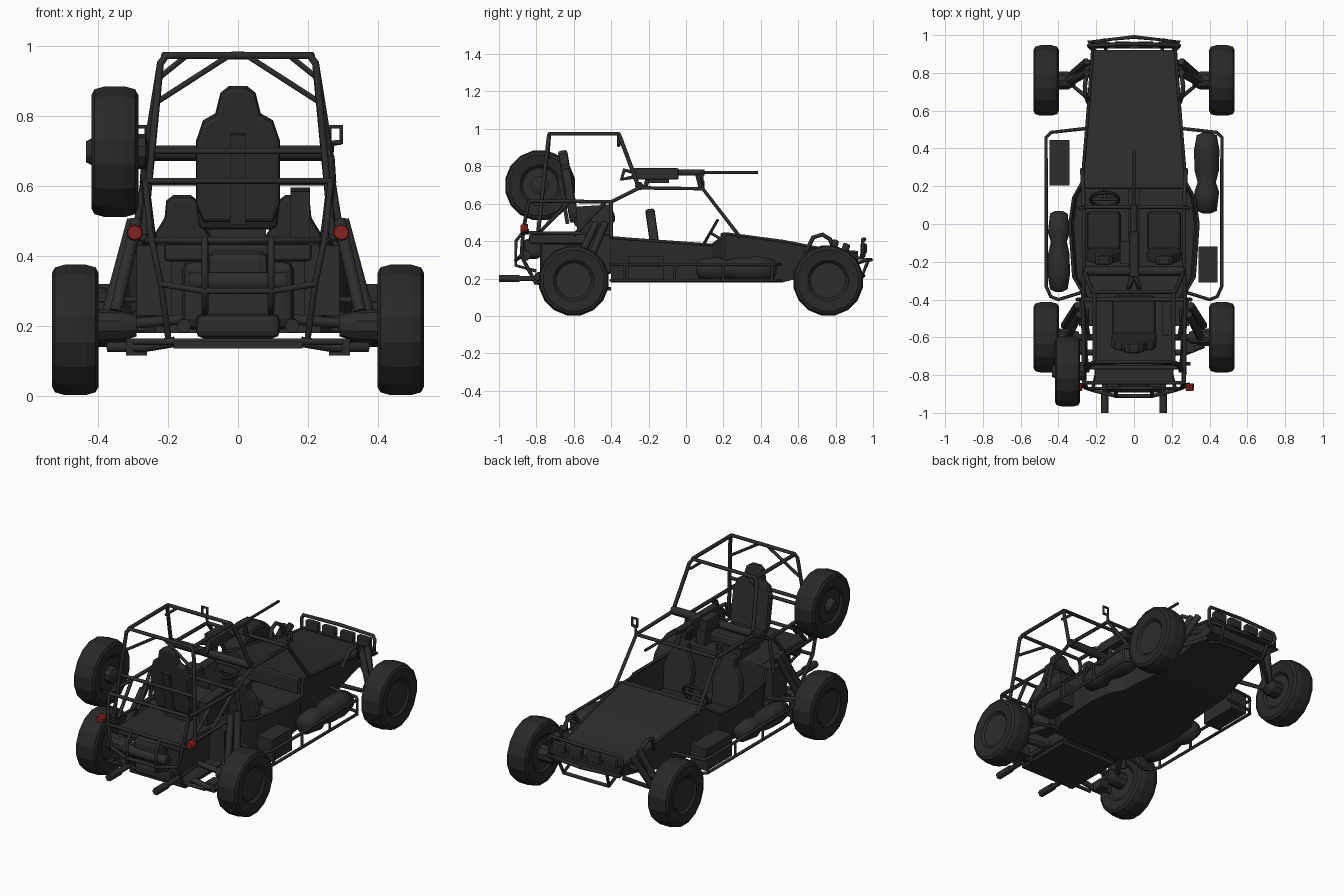
import bpy, bmesh, math
from mathutils import Matrix, Vector


def material(name, rgb):
    m = bpy.data.materials.new(name)
    m.diffuse_color = (*rgb, 1)
    return m


BODY = material("charcoal paint", (0.026, 0.026, 0.026))
TYRE = material("black rubber", (0.022, 0.022, 0.022))
RED = material("tail light red", (0.22, 0.017, 0.017))


def finish(name, bm, mat=BODY, mirror=False, smooth=False):
    if mirror:
        g = bmesh.ops.duplicate(bm, geom=bm.verts[:] + bm.edges[:] + bm.faces[:])["geom"]
        for v in g:
            if isinstance(v, bmesh.types.BMVert):
                v.co.x = -v.co.x
        bmesh.ops.reverse_faces(bm, faces=[f for f in g if isinstance(f, bmesh.types.BMFace)])
    me = bpy.data.meshes.new(name)
    bm.to_mesh(me)
    bm.free()
    me.materials.append(mat)
    ob = bpy.data.objects.new(name, me)
    bpy.context.collection.objects.link(ob)
    if smooth:
        for p in me.polygons:
            p.use_smooth = True
    return ob


def tube(name, paths, r=0.011, mirror=False, mat=BODY):
    cu = bpy.data.curves.new(name, 'CURVE')
    cu.dimensions = '3D'
    cu.bevel_depth, cu.bevel_resolution, cu.use_fill_caps = r, 1, True
    if mirror:
        paths = paths + [[(-x, y, z) for x, y, z in p] for p in paths]
    for p in paths:
        s = cu.splines.new('POLY')
        s.points.add(len(p) - 1)
        for q, c in zip(s.points, p):
            q.co = (*c, 1)
    cu.materials.append(mat)
    ob = bpy.data.objects.new(name, cu)
    bpy.context.collection.objects.link(ob)
    bpy.ops.object.select_all(action='DESELECT')
    ob.select_set(True)
    bpy.context.view_layer.objects.active = ob
    bpy.ops.object.convert(target='MESH')


def box(name, c, size, tilt=0, bevel=0, mirror=False, mat=BODY):
    bm = bmesh.new()
    bmesh.ops.create_cube(bm, size=1)
    bmesh.ops.scale(bm, vec=size, verts=bm.verts)
    if bevel:
        bmesh.ops.bevel(bm, geom=bm.edges[:], offset=bevel, segments=2, affect='EDGES', profile=0.5)
    bmesh.ops.transform(bm, matrix=Matrix.Translation(c) @ Matrix.Rotation(tilt, 4, 'X'), verts=bm.verts)
    return finish(name, bm, mat, mirror)


def lathe(name, prof, axis, c, n=16, mat=BODY, mirror=False, smooth=False):
    bm = bmesh.new()
    rings = []
    for r, a in prof:
        ring = []
        for i in range(n):
            t = 2 * math.pi * (i + 0.5) / n
            u, w = r * math.cos(t), r * math.sin(t)
            ring.append(bm.verts.new(Vector(c) + Vector((a, u, w) if axis == 'X' else (u, a, w))))
        rings.append(ring)
    for A, B in zip(rings, rings[1:]):
        for i in range(n):
            bm.faces.new((A[i], A[(i + 1) % n], B[(i + 1) % n], B[i]))
    bm.faces.new(rings[0])
    bm.faces.new(rings[-1])
    bmesh.ops.recalc_face_normals(bm, faces=bm.faces)
    return finish(name, bm, mat, mirror, smooth)


def prism(name, half, depth, c, tilt, bevel=0.012):
    # symmetric x-z outline extruded along y, then leaned back
    pts = half + [(-x, z) for x, z in reversed(half) if x > 0]
    bm = bmesh.new()
    f = bm.faces.new([bm.verts.new((x, -depth / 2, z)) for x, z in pts])
    g = bmesh.ops.extrude_face_region(bm, geom=[f])["geom"]
    bmesh.ops.translate(bm, vec=(0, depth, 0), verts=[v for v in g if isinstance(v, bmesh.types.BMVert)])
    bmesh.ops.recalc_face_normals(bm, faces=bm.faces)
    rim = [e for e in bm.edges if abs(e.verts[0].co.y - e.verts[1].co.y) < 1e-5]
    bmesh.ops.bevel(bm, geom=rim, offset=bevel, segments=2, affect='EDGES', profile=0.5)
    bmesh.ops.transform(bm, matrix=Matrix.Translation(c) @ Matrix.Rotation(tilt, 4, 'X'), verts=bm.verts)
    return finish(name, bm)


# Wheels and spare
tyre = [(0.095, -0.045), (0.11, -0.06), (0.165, -0.067), (0.182, -0.058), (0.190, -0.03),
        (0.190, 0.03), (0.182, 0.058), (0.165, 0.067), (0.11, 0.06), (0.095, 0.045)]
rim = [(0.095, -0.05), (0.08, -0.04), (0.04, -0.05), (0.04, 0.045), (0.08, 0.04), (0.095, 0.05)]
for label, c, mir in (("front", (0.465, 0.76, 0.189), True), ("rear", (0.465, -0.60, 0.189), True),
                      ("spare", (-0.352, -0.78, 0.698), False)):
    lathe(label + "_tyre", tyre, 'X', c, mat=TYRE, mirror=mir)
    lathe(label + "_rim", rim, 'X', c, mirror=mir)
lathe("spare_hub", [(0.03, -0.09), (0.05, -0.05), (0.05, 0.08), (0.02, 0.09)], 'X', (-0.345, -0.78, 0.698), 10)

# Hull tub: stations of y, half width, top z, bottom z; open cockpit, covered bonnet
st = [(-0.40, 0.25, 0.42, 0.18), (-0.28, 0.32, 0.41, 0.18), (0, 0.34, 0.39, 0.18), (0.14, 0.32, 0.38, 0.18),
      (0.22, 0.275, 0.44, 0.18), (0.52, 0.25, 0.40, 0.18), (0.75, 0.232, 0.355, 0.24), (0.92, 0.22, 0.34, 0.27)]
bm = bmesh.new()
rows = [[bm.verts.new(p) for p in ((w, y, zt), (w * 0.94, y, zb), (-w * 0.94, y, zb), (-w, y, zt))]
        for y, w, zt, zb in st]
for i, (a, b) in enumerate(zip(rows, rows[1:])):
    for k in range(3):
        bm.faces.new((a[k], a[k + 1], b[k + 1], b[k]))
    if st[i][0] > 0.2:
        bm.faces.new((a[3], a[0], b[0], b[3]))
bm.faces.new(rows[0])
bm.faces.new(rows[-1])
bmesh.ops.recalc_face_normals(bm, faces=bm.faces)
finish("hull_tub", bm)
box("dashboard", (0, 0.205, 0.40), (0.53, 0.04, 0.09), bevel=0.01)
box("centre_tunnel", (0, -0.08, 0.22), (0.06, 0.55, 0.08))
tube("hull_edge_rails", [[(w, y, z) for y, w, z, _ in st]], 0.008, True)

# Front seats and controls
for x in (-0.16, 0.16):
    prism("front_seat_back", [(0.085, 0), (0.095, 0.14), (0.08, 0.20), (0.05, 0.25), (0.045, 0.30), (0.025, 0.315)],
          0.05, (x, -0.15, 0.26), 0.14)
    box("front_seat_cushion", (x, -0.04, 0.25), (0.18, 0.21, 0.09), 0.12, 0.02)
bpy.ops.mesh.primitive_torus_add(major_segments=20, minor_segments=6, major_radius=0.075, minor_radius=0.009,
                                 location=(-0.155, 0.13, 0.445), rotation=(1.05, 0, 0))
bpy.context.object.name = "steering_wheel"
bpy.context.object.data.materials.append(BODY)
tube("steering_column", [[(-0.155, 0.13, 0.445), (-0.155, 0.23, 0.385)],
                         [(-0.23, 0.13, 0.445), (-0.08, 0.13, 0.445)]], 0.009)

# Gunner seat and ammunition box
prism("gunner_seat_back", [(0.10, 0), (0.12, 0.05), (0.12, 0.23), (0.10, 0.29), (0.065, 0.31), (0.05, 0.37),
                           (0.025, 0.39)], 0.05, (0, -0.595, 0.50), 0.17)
box("gunner_seat_spine", (0, -0.655, 0.62), (0.045, 0.02, 0.26), 0.17)
box("gunner_seat_cushion", (0, -0.49, 0.52), (0.23, 0.22, 0.07), 0.1, 0.02)
box("gunner_seat_base", (0, -0.49, 0.45), (0.16, 0.18, 0.10))
box("side_ammo_box", (0.178, -0.49, 0.52), (0.055, 0.19, 0.14), 0.06)

# Roll cage
tube("main_cage_rails", [[(0.275, 0.29, 0.42), (0.265, 0.09, 0.68), (0.265, -0.25, 0.685), (0.27, -0.40, 0.61),
                          (0.265, -0.84, 0.615)],
                         [(0.27, -0.40, 0.61), (0.30, -0.40, 0.42)],
                         [(0.27, -0.43, 0.61), (0.24, -0.60, 0.43)],
                         [(0.265, -0.62, 0.615), (0.245, -0.78, 0.45)]], 0.011, True)
tube("cage_crossbars", [[(-0.265, 0.09, 0.68), (0.265, 0.09, 0.68)], [(-0.27, -0.40, 0.61), (0.27, -0.40, 0.61)],
                        [(-0.265, -0.84, 0.615), (0.265, -0.84, 0.615)],
                        [(-0.26, -0.76, 0.70), (0.25, -0.76, 0.70)]], 0.010)
tube("gun_mount_beam", [[(-0.265, -0.25, 0.695), (0.265, -0.25, 0.695)]], 0.024)
tube("upper_cage_hoops", [[(0.27, -0.79, 0.45), (0.222, -0.735, 0.95), (0.205, -0.73, 0.973), (0, -0.73, 0.973)],
                          [(0.265, -0.25, 0.68), (0.222, -0.35, 0.95), (0.205, -0.36, 0.973), (0, -0.36, 0.973)],
                          [(0.21, -0.73, 0.973), (0.21, -0.36, 0.973)]], 0.011, True)
tube("upper_cage_braces", [[(0.232, -0.74, 0.84), (0.03, -0.73, 0.97)], [(0.225, -0.36, 0.91), (0.15, -0.36, 0.97)]],
     0.009, True)
tube("mirror_frames", [[(0.265, 0.09, 0.68), (0.27, 0.09, 0.72), (0.295, 0.085, 0.725), (0.295, 0.085, 0.77),
                        (0.262, 0.085, 0.77), (0.262, 0.085, 0.725), (0.295, 0.085, 0.725)]], 0.008, True)

# Machine gun
box("gun_receiver", (0, -0.16, 0.76), (0.045, 0.24, 0.06), bevel=0.006)
box("gun_feed_box", (-0.05, -0.15, 0.745), (0.05, 0.12, 0.07))
tube("gun_barrel_jacket", [[(0, -0.05, 0.767), (0, 0.10, 0.767)]], 0.018)
tube("gun_barrel", [[(0, 0.09, 0.767), (0, 0.385, 0.767)]], 0.008)
tube("gun_grips", [[(0, -0.27, 0.765), (0.03, -0.33, 0.78), (0.03, -0.345, 0.73), (0, -0.27, 0.745)]], 0.011, True)
tube("gun_pintle", [[(0, -0.22, 0.68), (0, -0.20, 0.75)], [(0, 0.08, 0.68), (0, 0.06, 0.76)]], 0.014)

# Side baskets and cargo
rail = [(0.26, 0.505), (0.44, 0.485), (0.465, 0.46), (0.465, -0.33), (0.44, -0.385), (0.40, -0.40), (0.27, -0.36)]
tube("basket_rails", [[(x, y, z) for x, y in rail] for z in (0.19, 0.275)], 0.009, True)
tube("basket_posts", [[(0.465, y, 0.19), (0.465, y, 0.275)] for y in (0.46, 0.2, -0.06, -0.33)], 0.008, True)
bag = [(0.02, -0.215), (0.055, -0.20), (0.068, -0.10), (0.05, -0.05), (0.066, 0.01), (0.07, 0.12), (0.055, 0.2),
       (0.02, 0.215)]
lathe("right_bag", bag, 'Y', (0.385, 0.27, 0.25), 12, smooth=True)
lathe("left_bag", [(r * 0.88, -a) for r, a in bag], 'Y', (-0.398, -0.145, 0.25), 12, smooth=True)
box("left_cargo_box", (-0.395, 0.325, 0.255), (0.105, 0.24, 0.13))
box("right_cargo_box", (0.392, -0.215, 0.255), (0.10, 0.19, 0.13))

# Engine bay
box("engine_deck", (0, -0.62, 0.41), (0.42, 0.44, 0.05), bevel=0.01)
box("engine_block", (0, -0.60, 0.29), (0.32, 0.36, 0.20), bevel=0.03)
box("gearbox", (0, -0.66, 0.20), (0.24, 0.30, 0.07), bevel=0.02)
box("air_filter", (0, -0.82, 0.36), (0.18, 0.10, 0.11), bevel=0.03)
box("skid_plate", (0, -0.58, 0.146), (0.37, 0.36, 0.02))
box("rear_side_panels", (0.24, -0.47, 0.33), (0.10, 0.14, 0.20), mirror=True)
tube("muffler", [[(-0.14, -0.86, 0.325), (0.14, -0.86, 0.325)]], 0.032)
tube("exhaust_pipes", [[(0.15, -0.55, 0.22), (0.155, -0.80, 0.20), (0.155, -0.92, 0.20)]], 0.015, True)
tube("exhaust_tips", [[(0.155, -0.89, 0.20), (0.155, -1.0, 0.20)]], 0.021, True)

# Rear bumper guard
tube("rear_guard", [[(0.265, -0.84, 0.615), (0.25, -0.87, 0.46), (0.22, -0.88, 0.32), (0.20, -0.80, 0.17)],
                    [(0.095, -0.87, 0.45), (0.095, -0.91, 0.40), (0.095, -0.91, 0.27), (0.095, -0.80, 0.24)],
                    [(0, -0.87, 0.445), (0.26, -0.87, 0.445), (0.25, -0.45, 0.44)],
                    [(0, -0.91, 0.30), (0.10, -0.91, 0.30), (0.22, -0.88, 0.32)],
                    [(0, -0.74, 0.155), (0.30, -0.74, 0.155)]], 0.010, True)
lathe("tail_light", [(0.02, -0.02), (0.024, -0.005), (0.024, 0.02)], 'Y', (0.295, -0.865, 0.467), 10, RED, True)
tube("tail_light_brackets", [[(0.25, -0.86, 0.445), (0.295, -0.85, 0.46)]], 0.012, True)

# Rear suspension
lathe("rear_hub", [(0.03, -0.07), (0.045, -0.02), (0.05, 0.06)], 'X', (0.36, -0.60, 0.20), 10, mirror=True)
tube("rear_arms", [[(0.38, -0.60, 0.20), (0.15, -0.60, 0.22)], [(0.37, -0.60, 0.20), (0.25, -0.41, 0.24)],
                   [(0.37, -0.64, 0.14), (0.27, -0.68, 0.14), (0.18, -0.68, 0.155)]], 0.017, True)
tube("rear_shocks", [[(0.30, -0.43, 0.50), (0.37, -0.54, 0.24)], [(0.29, -0.48, 0.50), (0.35, -0.60, 0.24)]],
     0.020, True)
box("rear_arm_pivots", (0.29, -0.64, 0.14), (0.06, 0.08, 0.05), mirror=True)

# Front suspension
lathe("front_hub", [(0.03, -0.06), (0.05, -0.02), (0.05, 0.05)], 'X', (0.37, 0.76, 0.19), 10, mirror=True)
tube("front_arms", [[(0.20, 0.88, 0.25), (0.36, 0.76, 0.17), (0.21, 0.64, 0.23)],
                    [(0.21, 0.84, 0.31), (0.36, 0.76, 0.24)]], 0.013, True)
tube("front_shocks", [[(0.25, 0.80, 0.40), (0.34, 0.75, 0.20)], [(0.25, 0.86, 0.38), (0.33, 0.79, 0.20)]], 0.02, True)
tube("shock_towers", [[(0.24, 0.64, 0.34), (0.255, 0.68, 0.42), (0.26, 0.73, 0.435), (0.255, 0.77, 0.41),
                       (0.24, 0.80, 0.33)]], 0.012, True)

# Front bumper and lamps
tube("front_bumper", [[(0, 0.99, 0.30), (0.24, 0.965, 0.30), (0.20, 0.91, 0.28)],
                      [(0, 0.955, 0.41), (0.23, 0.945, 0.41), (0.24, 0.945, 0.39), (0.24, 0.945, 0.31),
                       (0.20, 0.90, 0.31)],
                      [(0.16, 0.975, 0.30), (0.15, 0.94, 0.21), (0.15, 0.84, 0.26)],
                      [(0, 0.95, 0.215), (0.15, 0.94, 0.21)]], 0.010, True)
box("lamp_bar", (0, 0.945, 0.325), (0.47, 0.03, 0.02))
for x in (0.06, 0.17):
    box("headlamps", (x, 0.95, 0.36), (0.085, 0.035, 0.055), bevel=0.008, mirror=True)
